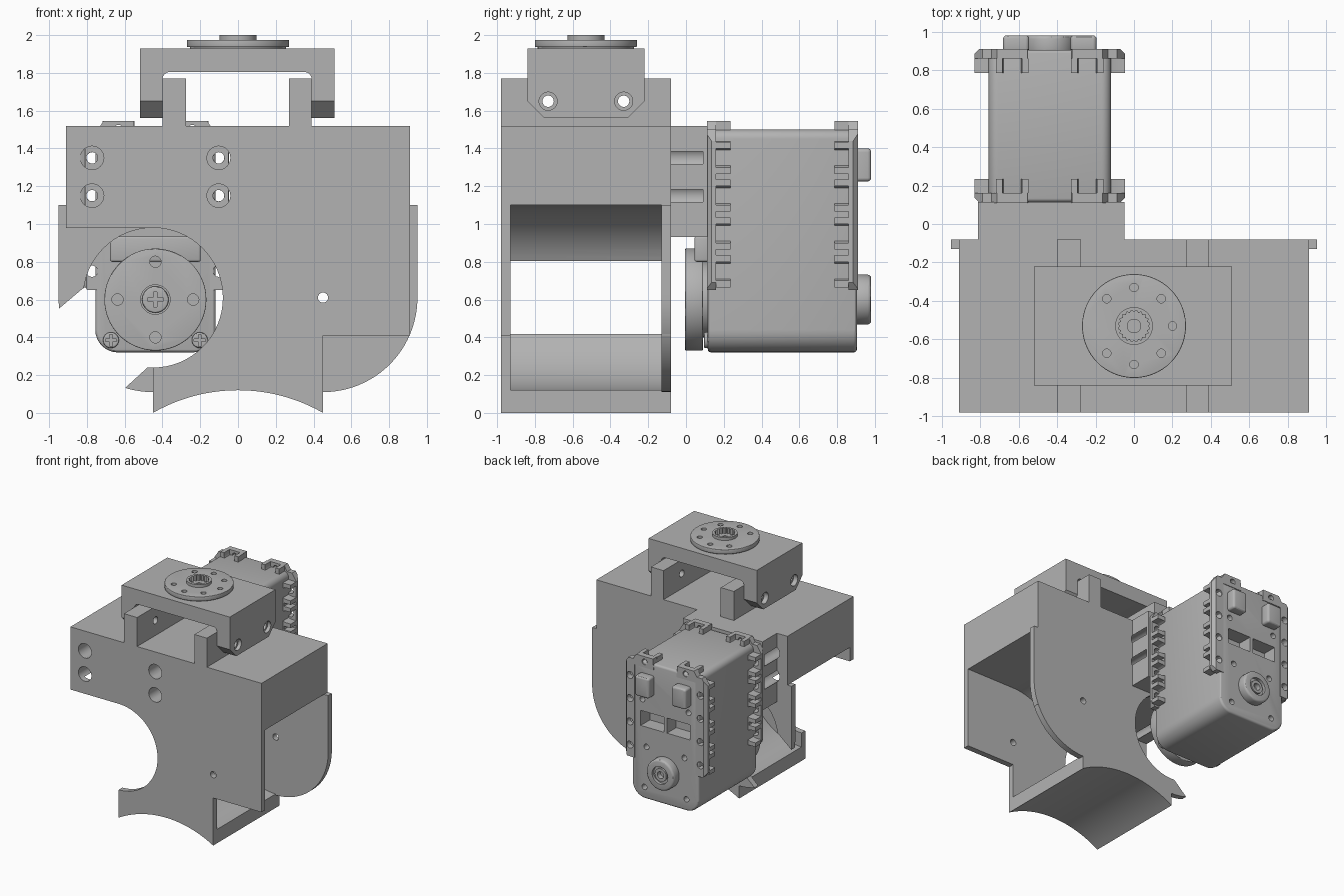
import bpy, bmesh
from math import sin, cos, radians, pi

old = bpy.data.objects.get("Cube")
if old:
    bpy.data.objects.remove(old, do_unlink=True)

gray = bpy.data.materials.new("plain gray")
gray.use_nodes = True
gray.diffuse_color = (0.45, 0.45, 0.45, 1)
gray.node_tree.nodes["Principled BSDF"].inputs["Base Color"].default_value = gray.diffuse_color


def arc(cx, cy, r, a, b, n=24):
    return [(cx + r * cos(radians(a + (b - a) * i / n)), cy + r * sin(radians(a + (b - a) * i / n)))
            for i in range(n + 1)]


def circle(cx, cy, r, n=40):
    return arc(cx, cy, r, 0, 360, n)[:-1]


def rect(x0, x1, z0, z1):
    return [(x0, z0), (x1, z0), (x1, z1), (x0, z1)]


def rounded(x0, x1, z0, z1, low, top):
    return (arc(x0 + low, z0 + low, low, 180, 270, 8) + arc(x1 - low, z0 + low, low, 270, 360, 8)
            + arc(x1 - top, z1 - top, top, 0, 90, 8) + arc(x0 + top, z1 - top, top, 90, 180, 8))


def prism(name, profile, a, b, axis="y", bevel=0):
    """Extrude a 2D profile from a to b along the axis."""
    place = {"x": lambda u, v, w: (w, u, v), "y": lambda u, v, w: (u, w, v),
             "z": lambda u, v, w: (u, v, w)}[axis]
    bm = bmesh.new()
    lo = [bm.verts.new(place(u, v, a)) for u, v in profile]
    hi = [bm.verts.new(place(u, v, b)) for u, v in profile]
    bm.faces.new(lo)
    bm.faces.new(hi[::-1])
    for i in range(len(lo)):
        j = (i + 1) % len(lo)
        bm.faces.new((lo[i], hi[i], hi[j], lo[j]))
    bmesh.ops.recalc_face_normals(bm, faces=bm.faces)
    mesh = bpy.data.meshes.new(name)
    bm.to_mesh(mesh)
    bm.free()
    obj = bpy.data.objects.new(name, mesh)
    bpy.context.collection.objects.link(obj)
    mesh.materials.append(gray)
    if bevel:
        m = obj.modifiers.new("bevel", "BEVEL")
        m.width, m.segments, m.angle_limit = bevel, 3, radians(40)
        apply(obj, m)
    return obj


def apply(obj, mod):
    bpy.context.view_layer.objects.active = obj
    bpy.ops.object.modifier_apply(modifier=mod.name)


def combine(obj, other, op="DIFFERENCE"):
    m = obj.modifiers.new("bool", "BOOLEAN")
    m.operation, m.solver, m.object = op, "EXACT", other
    apply(obj, m)
    bpy.data.objects.remove(other, do_unlink=True)


def cut(obj, profile, a, b, axis="y"):
    combine(obj, prism("cutter", profile, a, b, axis))


def cross(obj, x, z, size, a, b):
    for w, h in ((size, size / 4), (size / 4, size)):
        cut(obj, rect(x - w, x + w, z - h, z + h), a, b)


# Housing with two posts on top and an arched underside
arch = arc(0, -0.784, 0.904, 60.15, 119.85)
housing = prism("housing", [(-0.91, 1.52), (-0.4, 1.52), (-0.4, 1.77), (-0.275, 1.77), (-0.275, 1.52),
                            (0.27, 1.52), (0.27, 1.77), (0.39, 1.77), (0.39, 1.52), (0.91, 1.52),
                            (0.91, 0.41), (0.45, 0.41)] + arch + [(-0.45, 0.98), (-0.91, 0.98)], -0.98, -0.08)
for s in (-1, 1):
    cut(housing, [(s * 1.2, 1.1)] + [(s * x, z) for x, z in arc(0.45, 0.61, 0.49, 90, 270, 40)]
        + [(s * 1.2, 0.12)], -0.93, -0.13)
    cut(housing, circle(-0.53 + s * 0.2, 1.65, 0.03), -1, 1, "x")

# Rounded rear plate with an open hook around the actuator
plate = prism("rear_plate", [(-0.95, 1.1), (0.95, 1.1)] + arc(0.45, 0.61, 0.5, 0, -90)
              + [(0, 0.13)] + arc(-0.45, 0.61, 0.5, 270, 180), -0.13, -0.08)
combine(housing, plate, "UNION")
cut(housing, circle(-0.45, 0.61, 0.37, 64), -1.1, 0)
cut(housing, [(-0.82, 0.66), (-0.95, 0.55), (-1.2, 0.34), (-0.9, -0.15), (-0.6, 0.13),
              (-0.48, 0.24), (-0.46, 0.61)], -0.2, 0)
cut(housing, circle(0.45, 0.61, 0.027), -1.1, 0)

# Spacer between housing and actuator, with screw channels
C = -0.4375
spacer = prism("spacer", rect(-0.81, -0.05, 0.93, 1.52), -0.08, 0.115)
for s in (-1, 1):
    for z in (1.15, 1.35):
        x = C + s * 0.335
        cut(housing, circle(x, z, 0.062), -1.1, 0)
        cut(spacer, circle(x, z, 0.062), -0.2, 0.09)
        cut(spacer, circle(x, z, 0.03), -0.2, 0.2)

# Top bracket straddling the posts
bracket = prism("top_bracket", [(-0.52, 1.56), (-0.4, 1.56)] + arc(-0.36, 1.765, 0.04, 180, 90, 6)
                + arc(0.35, 1.765, 0.04, 90, 0, 6) + [(0.39, 1.56), (0.51, 1.56), (0.51, 1.93), (-0.52, 1.93)],
                -0.84, -0.22)
for s in (-1, 1):
    y = -0.53 + s * 0.31
    cut(bracket, [(y - s * 0.09, 1.56), (y + s * 0.03, 1.68), (y + s * 0.03, 1.5), (y - s * 0.09, 1.5)], -1, 1, "x")
    cut(bracket, circle(-0.53 + s * 0.2, 1.65, 0.03), -1, 1, "x")
    for side in (-0.55, 0.48):
        cut(bracket, circle(-0.53 + s * 0.2, 1.65, 0.048), side, side + 0.07, "x")

# Top output disc with splined hub
prism("top_disc_neck", circle(0, -0.53, 0.255, 48), 1.925, 1.94, "z")
disc = prism("top_disc", circle(0, -0.53, 0.27, 64), 1.937, 1.975, "z", 0.004)
combine(disc, prism("hub", circle(0, -0.53, 0.098), 1.96, 2.0, "z"), "UNION")
spline = []
for i in range(40):
    r = 0.083 if i % 2 else 0.072
    spline.append((r * cos(i * pi / 20), -0.53 + r * sin(i * pi / 20)))
cut(disc, spline, 1.955, 2.1, "z")
cut(disc, circle(0, -0.53, 0.035), 1.945, 2.1, "z")
for i in range(8):
    if i != 4:
        cut(disc, circle(0.2 * cos(i * pi / 4), -0.53 + 0.2 * sin(i * pi / 4), 0.022, 20), 1.9, 2.1, "z")

# Actuator case with rear window and screw holes
case = prism("actuator_case", rounded(C - 0.318, C + 0.318, 0.32, 1.5, 0.12, 0.05), 0.115, 0.905, "y", 0.018)
for s in (-1, 1):
    x = C + s * 0.125
    cut(case, rect(x - 0.11, x + 0.11, 0.94, 1.07), 0.78, 1.2)
    for dx, z in ((0.18, 0.77), (0.2, 0.42), (0.22, 1.17)):
        cut(case, circle(C + s * dx, z, 0.024, 20), 0.82, 1.2)

# Side and top mounting flanges with open nut pockets
for end, (p0, p1, q1) in {"front": (0.11, 0.16, 0.235), "rear": (0.91, 0.86, 0.785)}.items():
    for s, side in ((-1, "right"), (1, "left")):
        X = lambda pts: [(C + s * u, v) for u, v in pts]
        flange = prism(f"{end}_{side}_flange", X([(0.29, 0.65), (0.36, 0.65), (0.39, 0.69), (0.39, 1.44),
                                                  (0.35, 1.5), (0.29, 1.5)]), p0, p1)
        comb = [(0.29, 0.66)]
        for z in (0.75, 0.95, 1.15, 1.35):
            comb += [(0.325, z - 0.085), (0.39, z - 0.085), (0.39, z - 0.05)]
            comb += arc(0.345, z, 0.05, 270, 90, 8)
            comb += [(0.39, z + 0.05), (0.39, z + 0.085), (0.325, z + 0.085)]
            cut(flange, circle(C + s * 0.335, z, 0.03, 20), 0, 1)
        prism(f"{end}_{side}_lugs", X(comb + [(0.29, 1.45)]), p1, q1)
        # Chamfer the outer edge of the flange
        k = 1 if end == "front" else -1
        cut(flange, [(C + s * 0.355, p0 - k * 0.01), (C + s * 0.4, p0 - k * 0.01),
                     (C + s * 0.4, p0 + k * 0.035)], 0, 2, "z")
        top = prism(f"{end}_{side}_top_tab", X([(0.11, 1.45), (0.31, 1.45), (0.31, 1.49), (0.275, 1.545),
                                                (0.115, 1.545)]), p0, p1)
        cut(top, circle(C + s * 0.195, 1.5, 0.025, 20), 0, 1)
        prism(f"{end}_{side}_top_lug", X([(0.11, 1.45), (0.28, 1.45), (0.28, 1.545), (0.245, 1.545)]
                                         + arc(0.195, 1.52, 0.05, 0, -180, 8)
                                         + [(0.145, 1.545), (0.11, 1.545)]), p1, q1)

# Front ledge, neck and output disc
prism("front_ledge", rect(C - 0.24, C + 0.24, 0.8, 0.935), 0.045, 0.13, "y", 0.012)
prism("front_neck", circle(C, 0.6, 0.2), 0.07, 0.13)
horn = prism("front_disc", circle(C, 0.6, 0.27, 64), -0.005, 0.09, "y", 0.006)
cut(horn, circle(C, 0.6, 0.078), -0.1, 0.03)
for i in range(4):
    cut(horn, circle(C + 0.2 * cos(i * pi / 2), 0.6 + 0.2 * sin(i * pi / 2), 0.03, 20), -0.1, 0.05)
screw = prism("front_disc_screw", circle(C, 0.6, 0.07), 0.005, 0.05, "y", 0.008)
cross(screw, C, 0.6, 0.04, -0.1, 0.025)

# Lower case screws, rear plugs
for s, side in ((-1, "right"), (1, "left")):
    x = C + s * 0.235
    low = prism(f"{side}_case_screw", circle(x, 0.385, 0.042, 24), 0.095, 0.14, "y", 0.008)
    cross(low, x, 0.385, 0.03, 0, 0.11)
    x = C + s * 0.175
    prism(f"{side}_rear_plug", rounded(x - 0.068, x + 0.068, 1.225, 1.4, 0.02, 0.02), 0.89, 0.98, "y", 0.018)

# Rear boss
boss = prism("rear_boss", circle(C, 0.6, 0.132, 48), 0.89, 0.98, "y", 0.018)
cut(boss, circle(C, 0.6, 0.075), 0.955, 1.1)
combine(boss, prism("boss_core", circle(C, 0.6, 0.055), 0.94, 0.972), "UNION")
cut(boss, circle(C, 0.6, 0.03, 20), 0.93, 1.1)

# Smooth the round parts, keep edges sharp
bpy.ops.object.select_all(action="DESELECT")
for obj in bpy.context.collection.objects:
    if obj.type == "MESH" and obj.data.materials and obj.data.materials[0] == gray:
        obj.select_set(True)
        bpy.context.view_layer.objects.active = obj
bpy.ops.object.shade_smooth_by_angle(angle=radians(30))
